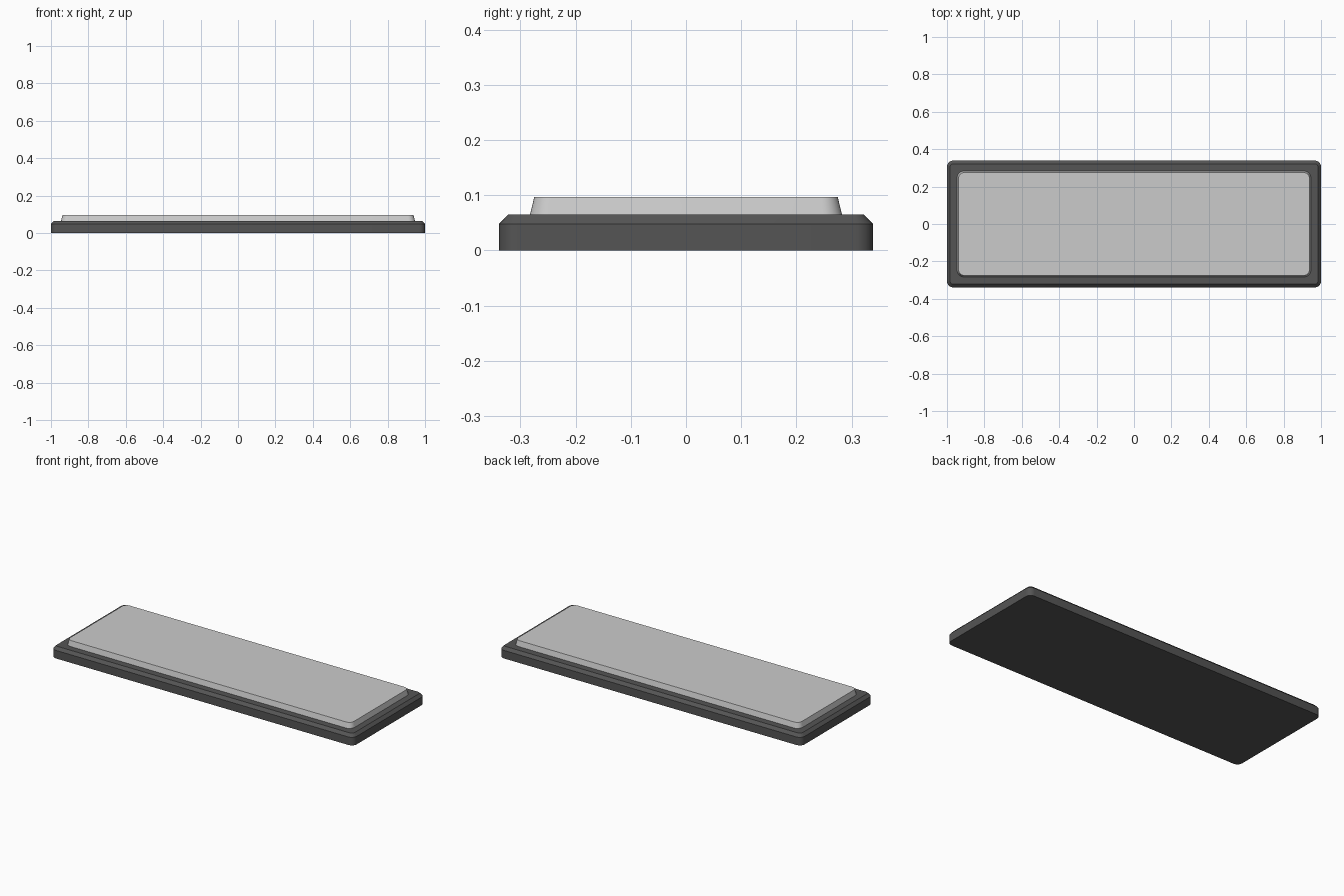
import bpy, bmesh, math

if "Cube" in bpy.data.objects:
    bpy.data.objects.remove(bpy.data.objects["Cube"])

def material(name, value):
    m = bpy.data.materials.new(name)
    m.diffuse_color = (value, value, value, 1)
    m.use_nodes = True
    m.node_tree.nodes["Principled BSDF"].inputs["Base Color"].default_value = m.diffuse_color
    return m

def rounded_loop(hx, hy, r, z, n=8):
    """Points of a rounded rectangle, anticlockwise."""
    pts = []
    for k, (sx, sy) in enumerate([(1, 1), (-1, 1), (-1, -1), (1, -1)]):
        for i in range(n + 1):
            a = math.pi / 2 * (k + i / n)
            pts.append((sx * (hx - r) + r * math.cos(a),
                        sy * (hy - r) + r * math.sin(a), z))
    return pts

def slab(name, sections, mat):
    """Solid stacked from rounded rectangles (half x, half y, radius, z)."""
    bm = bmesh.new()
    loops = [[bm.verts.new(p) for p in rounded_loop(*s)] for s in sections]
    for lo, hi in zip(loops, loops[1:]):
        for i in range(len(lo)):
            j = (i + 1) % len(lo)
            bm.faces.new((lo[i], lo[j], hi[j], hi[i]))
    bm.faces.new(loops[0][::-1])
    bm.faces.new(loops[-1])
    mesh = bpy.data.meshes.new(name)
    bm.to_mesh(mesh)
    bm.free()
    mesh.materials.append(mat)
    ob = bpy.data.objects.new(name, mesh)
    bpy.context.collection.objects.link(ob)
    bpy.context.view_layer.objects.active = ob
    ob.select_set(True)
    bpy.ops.object.shade_smooth_by_angle(angle=math.radians(30))
    ob.select_set(False)

# Dark base with chamfered top edge
slab("base", [(1.0, 0.339, 0.033, 0), (1.0, 0.339, 0.033, 0.048),
              (0.984, 0.322, 0.018, 0.065)], material("dark grey", 0.09))

# Light raised panel with sloping sides
slab("raised_panel", [(0.946, 0.283, 0.036, 0.064), (0.938, 0.275, 0.03, 0.097)],
     material("light grey", 0.6))
